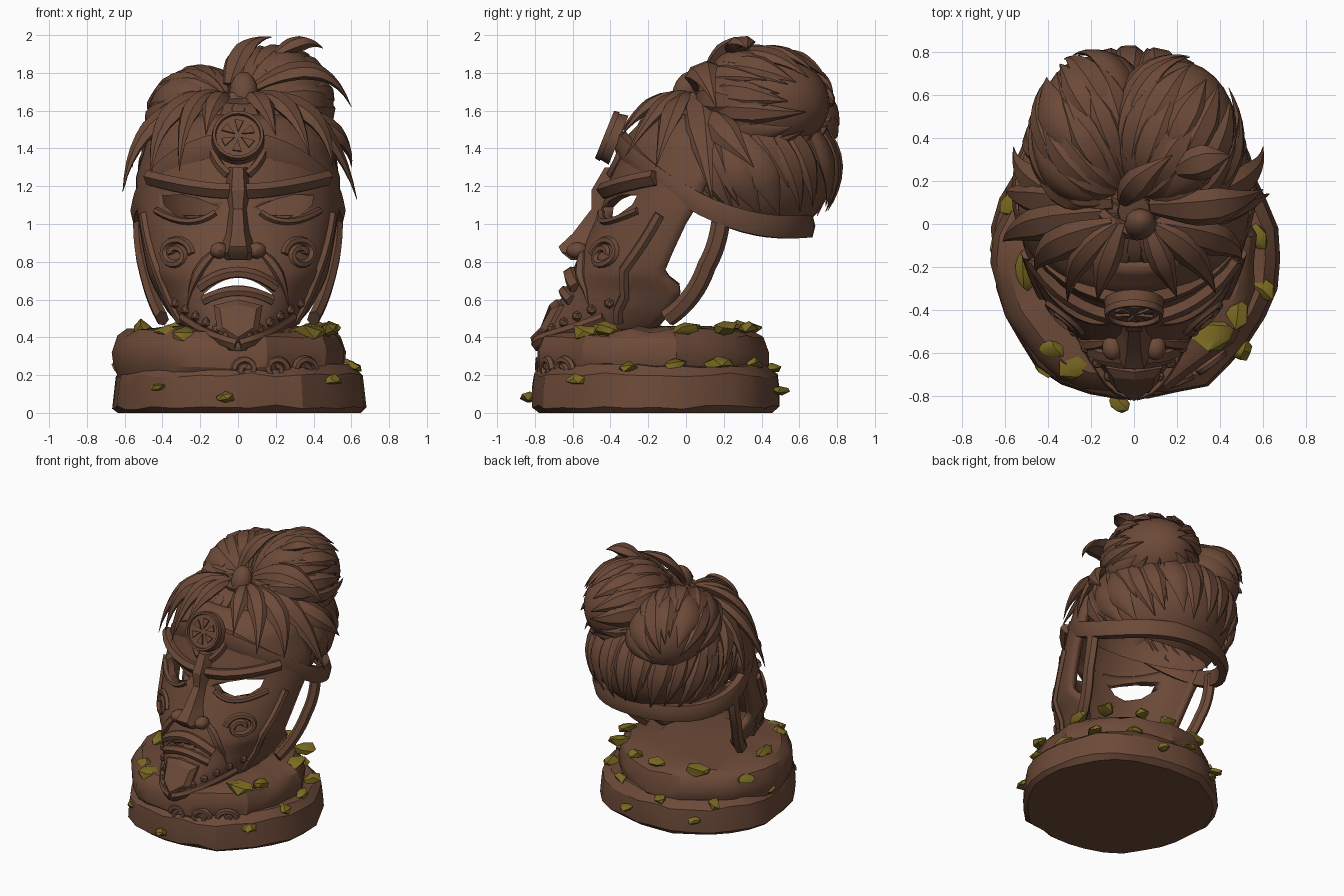
import bpy, bmesh, math, random
from mathutils import Vector as V, Matrix

if "Cube" in bpy.data.objects:
    bpy.data.objects.remove(bpy.data.objects["Cube"])
random.seed(4)

def material(name, col):
    m = bpy.data.materials.new(name)
    m.diffuse_color = (*col, 1)
    m.use_nodes = True
    m.node_tree.nodes["Principled BSDF"].inputs["Base Color"].default_value = m.diffuse_color
    return m
BROWN = material("carved_brown", (0.15, 0.068, 0.040))
MOSS = material("moss_green", (0.20, 0.145, 0.016))

def finish(name, bm, mat=BROWN, angle=35):
    bmesh.ops.recalc_face_normals(bm, faces=bm.faces)
    me = bpy.data.meshes.new(name)
    bm.to_mesh(me); bm.free()
    me.materials.append(mat)
    me.shade_smooth()
    me.set_sharp_from_angle(angle=math.radians(angle))
    ob = bpy.data.objects.new(name, me)
    bpy.context.collection.objects.link(ob)
    return ob

def loft(bm, rings, loop=False):
    """Skin a list of rings; cap the ends unless the rings form a loop."""
    vs = [[bm.verts.new(p) for p in r] for r in rings]
    n = len(vs[0])
    for a, b in zip(vs, vs[1:] + vs[:1] if loop else vs[1:]):
        for i in range(n):
            bm.faces.new((a[i], a[(i+1) % n], b[(i+1) % n], b[i]))
    if not loop:
        bm.faces.new(vs[0]); bm.faces.new(vs[-1])

def sweep(bm, pts, w, h, c, taper=True):
    """Flattened strand along pts, facing away from c, pointed if tapered."""
    rings, n = [], len(pts)
    for i, p in enumerate(pts):
        u = i / (n-1)
        t = (pts[min(i+1, n-1)] - pts[max(i-1, 0)]).normalized()
        s = t.cross(p - c).normalized()
        nn = s.cross(t)
        f = max(0.03, min(1, (1-u)*2) * min(1, 0.45+u*2)) if taper else 1
        rings.append([p + s*math.cos(k*math.pi/3)*w*f + nn*math.sin(k*math.pi/3)*h*f for k in range(6)])
    loft(bm, rings)

def bezier(a, b, c, n=8):
    a, b, c = V(a), V(b), V(c)
    return [a*(1-t)**2 + b*2*t*(1-t) + c*t*t for t in [i/n for i in range(n+1)]]

# ---- stepped rock base
def slab(name, rings, cx, cy, rough):
    bm, n = bmesh.new(), 30
    wob = [1 - rough*random.random() for _ in range(n)]
    loft(bm, [[(cx + rx*math.cos(k*2*math.pi/n)*wob[k], cy + ry*math.sin(k*2*math.pi/n)*wob[k],
                z + (random.uniform(-.012, .012) if z > .01 else 0)) for k in range(n)] for z, rx, ry in rings])
    finish(name, bm, BROWN, 28)
slab("lower_rock", [(0, .66, .65), (.03, .69, .69), (.12, .68, .69), (.20, .67, .68), (.25, .62, .62), (.26, .4, .4)], 0, -.16, .06)
slab("upper_rock", [(.15, .58, .57), (.24, .62, .63), (.33, .63, .63), (.40, .60, .60), (.435, .55, .55), (.45, .35, .35)], -.04, -.18, .06)

# ---- curled carvings on the front of the base
def spiral(bm, f, cx, cz, r, turns, s, w=.022):
    pts = []
    for i in range(25):
        a, rr = turns*2*math.pi*i/24, r*(1 - .75*i/24)
        pts.append(f(cx + s*rr*math.cos(a), cz + rr*math.sin(a)))
    sweep(bm, pts, w, w, V((0, 0, cz)), False)
rock = lambda x, z: V((x, -.18 - .60*math.sqrt(1 - ((x+.04)/.63)**2), z))
bm = bmesh.new()
for x, s in ((.04, -1), (.2, 1), (.35, 1)):
    spiral(bm, rock, x, .23, .06, 1.3, s)
finish("base_curls", bm)

# ---- moss tufts
bm = bmesh.new()
for x, y, z, s in ((-.27, -.66, .40, .09), (-.38, -.58, .43, .06), (.37, -.52, .43, .09), (.49, -.42, .44, .07),
                   (-.50, -.22, .45, .08), (.50, 0, .45, .07), (.58, -.06, .25, .06), (.42, .20, .45, .07),
                   (-.07, -.83, .08, .05), (-.42, -.67, .14, .05), (.50, -.58, .17, .06), (.60, -.3, .24, .06),
                   (.50, .17, .26, .07), (.3, .36, .26, .06), (-.3, .28, .44, .08), (0, .36, .45, .07),
                   (-.1, .45, .24, .06), (-.45, .30, .24, .06), (-.62, -.1, .24, .06), (-.35, .40, .12, .05),
                   (.15, .50, .12, .05), (-.57, .1, .38, .06), (.2, .33, .45, .06)):
    m = Matrix.Translation((x, y, z)) @ Matrix.Rotation(x*9, 4, 'Z') @ Matrix.Diagonal((s*1.15, s*.8, s*.5, 1))
    for v in bmesh.ops.create_icosphere(bm, subdivisions=1, radius=1, matrix=m)['verts']:
        v.co += V([random.uniform(-.2, .2)*s for _ in range(3)])
finish("moss", bm, MOSS, 40)

# ---- mask shell: height, half width, front y, side-edge y
ROWS = [(.33, .05, -.80, -.77), (.38, .18, -.79, -.6), (.45, .30, -.75, -.15), (.55, .385, -.69, -.06), (.65, .44, -.64, -.02),
        (.73, .475, -.61, -.12), (.85, .50, -.56, -.07), (1.0, .525, -.49, 0), (1.1, .54, -.44, .06),
        (1.25, .54, -.40, .12), (1.45, .48, -.33, .08), (1.58, .36, -.2, .08)]
def row(z):
    for a, b in zip(ROWS, ROWS[1:]):
        if z <= b[0]:
            t = (z - a[0]) / (b[0] - a[0])
            return [p + (q-p)*t for p, q in zip(a[1:], b[1:])]
    return ROWS[-1][1:]
def face(x, z, out=0):
    w, yf, ys = row(z)
    return V((x, ys - (ys-yf)*math.sqrt(max(0, 1 - (x/w)**2)) - out, z))

bm, grid = bmesh.new(), []
for j in range(31):
    z = .33 + 1.25*j/30
    w = row(z)[0]
    grid.append([bm.verts.new(face(w*math.sin(math.pi/2*(i-14)/14), z)) for i in range(29)])
for a, b in zip(grid, grid[1:]):
    for i in range(28):
        bm.faces.new((a[i], a[i+1], b[i+1], b[i]))
mask = finish("mask_shell", bm)
if mask.data.polygons[400].normal.y > 0:
    mask.data.flip_normals()
mod = mask.modifiers.new("thickness", 'SOLIDIFY')
mod.thickness, mod.offset = .05, -1

# eye and mouth cutter
def prism(bm, outline, y0, y1):
    loft(bm, [[(x, y, z) for x, z in outline] for y in (y0, y1)])
bm = bmesh.new()
for s in (-1, 1):
    prism(bm, [(s*x, z) for x, z in ((.10, 1.09), (.15, 1.045), (.23, 1.02), (.32, 1.04), (.39, 1.10), (.40, 1.15), (.30, 1.155), (.2, 1.13))], -1, -.1)
arch = [-.18 + .36*i/10 for i in range(11)]
prism(bm, [(x, .715 - 2.6*x*x) for x in arch] + [(x, .675 - 1.6*x*x) for x in arch[::-1]], -1, -.3)
cutter = finish("opening_cutter", bm)
cutter.hide_render = True
cutter.display_type = 'WIRE'
mod = mask.modifiers.new("openings", 'BOOLEAN')
mod.object, mod.operation, mod.solver = cutter, 'DIFFERENCE', 'EXACT'

# ---- carved face details
IN = V((0, 0, .9))
def ridge(bm, pts, w, h, taper=False, out=0):
    sweep(bm, [face(x, z, out) for x, z in pts], w, h, IN, taper)
def line(a, b, c, n=8):
    return [(p.x, p.z) for p in bezier((a[0], 0, a[1]), (b[0], 0, b[1]), (c[0], 0, c[1]), n)]
bm = bmesh.new()
ridge(bm, [(x*1.1, .745 - 2.4*x*x) for x in arch], .03, .05)
ridge(bm, [(x, .645 - 1.5*x*x) for x in arch], .028, .035)
for s in (-1, 1):
    ridge(bm, line((s*.04, 1.17), (s*.2, 1.17), (s*.46, 1.24)), .04, .06)
    ridge(bm, line((s*.12, 1.06), (s*.25, .96), (s*.43, 1.07)), .02, .025)
    ridge(bm, line((s*.11, .86), (s*.24, .76), (s*.27, .55)), .03, .035, True)
    ridge(bm, line((s*.5, 1.05), (s*.46, .75), (s*.30, .48)), .03, .025)
    ridge(bm, line((s*.29, .5), (s*.15, .4), (s*.01, .36)), .035, .025)
    ridge(bm, line((s*.05, 1.26), (s*.13, 1.32), (s*.15, 1.45)), .025, .03)
    spiral(bm, face, s*.33, .84, .085, 1.5, -s)
    for k in range(6):
        t = k/5
        p = face(s*(.06+.27*t), .41+.17*t)
        bmesh.ops.create_icosphere(bm, subdivisions=1, radius=.03, matrix=Matrix.Translation(p))
finish("face_carvings", bm)

bm = bmesh.new()
loft(bm, [[(x, y, z) for x, y in ((-w, b), (-w*.45, f), (w*.45, f), (w, b))] for z, w, f, b in
          ((1.30, .06, -.43, -.36), (1.18, .075, -.50, -.39), (1.08, .055, -.50, -.42), (.95, .075, -.60, -.47),
           (.88, .10, -.675, -.5), (.85, .12, -.66, -.52), (.81, .09, -.61, -.53))])
for s in (-1, 1):
    m = Matrix.Translation((s*.1, -.575, .86)) @ Matrix.Diagonal((.05, .06, .045, 1))
    bmesh.ops.create_icosphere(bm, subdivisions=2, radius=1, matrix=m)
finish("nose", bm, BROWN, 25)

bm = bmesh.new()
loft(bm, [[face(x*f, .49 + (z-.49)*f, o) for x, z in ((-.13, .57), (0, .60), (.13, .57), (.11, .44), (0, .37), (-.11, .44))]
          for f, o in ((1, -.02), (1, .025), (.75, .045))])
finish("chin_plate", bm, BROWN, 20)

# ---- side straps
bm = bmesh.new()
for s in (-1, 1):
    pts = bezier((s*.40, -.10, .50), (s*.46, .05, .60), (s*.5, .11, .78)) + bezier((s*.5, .11, .78), (s*.53, .18, .9), (s*.52, .19, 1.08))[1:]
    sweep(bm, pts, .05, .035, V((0, .1, .8)), False)
finish("side_straps", bm)

# ---- headband
def band_z(c): return 1.14 + .22*c + .07*(2*c*c - 1)
bm, rings = bmesh.new(), []
for i in range(40):
    a = i*math.pi/20
    d, c = V((math.sin(a), -math.cos(a), 0)), math.cos(a)
    rings.append([(d.x*(.535+o), .15 + d.y*(.5+o), band_z(c)+h) for o, h in ((-.03, -.06), (.02, -.06), (.035, 0), (.02, .06), (-.03, .06))])
loft(bm, rings, True)
finish("headband", bm)

# ---- round medallion with petals
bm = bmesh.new()
M = Matrix.Translation((0, -.385, 1.455)) @ Matrix.Rotation(math.radians(68), 4, 'X')
bmesh.ops.create_cone(bm, cap_ends=True, segments=24, radius1=.14, radius2=.13, depth=.06, matrix=M)
loft(bm, [[M @ V((r*math.cos(i*math.pi/12), r*math.sin(i*math.pi/12), z)) for r, z in ((.115, .02), (.14, .02), (.135, .05), (.12, .05))]
          for i in range(24)], True)
for k in range(6):
    R = M @ Matrix.Rotation(k*math.pi/3 + .5, 4, 'Z')
    loft(bm, [[R @ V((x, y, z)) for x, y in ((.02, 0), (.085, -.028), (.09, .02))] for z in (.02, .042)])
finish("medallion", bm)

# ---- hair: strands laid over ellipsoid masses, all combed back from the tie
TIE = V((0, .05, 1.68))
def strands(bm, c, rad, n, layers, w, limit=None):
    c = V(c)
    pole = V([(TIE-c)[i]/rad[i] for i in range(3)]).normalized()
    e1 = pole.orthogonal().normalized()
    e2 = pole.cross(e1)
    for L, (t0, t1, lift) in enumerate(layers):
        for k in range(n):
            phi = (k + .5*L + random.uniform(-.2, .2))*2*math.pi/n
            end, pts = t1 + random.uniform(-.2, .2), []
            for i in range(11):
                th = t0 + (end-t0)*i/10
                d = pole*math.cos(th) + (e1*math.cos(phi) + e2*math.sin(phi))*math.sin(th)
                g = 1 + lift + .05*(i/10)**3
                p = c + V((d.x*rad[0], d.y*rad[1], d.z*rad[2]))*g
                if limit and p.z < band_z(max(-1, min(1, (.15-p.y)/.5))) + .03:
                    break
                pts.append(p)
            if len(pts) > 3:
                sweep(bm, pts, w*random.uniform(.8, 1.2), .035, c)

def mass(bm, c, rad):
    m = Matrix.Translation(c) @ Matrix.Diagonal((*rad, 1))
    bmesh.ops.create_uvsphere(bm, u_segments=28, v_segments=18, radius=1, matrix=m)

HEAD = ((0, .25, 1.28), (.48, .53, .41))
bm = bmesh.new()
mass(bm, *HEAD)
bmesh.ops.bisect_plane(bm, geom=bm.verts[:]+bm.edges[:]+bm.faces[:], plane_co=(0, .15, 1.10), plane_no=(0, .44, 1), clear_inner=True)
finish("hair_cap", bm)
bm = bmesh.new()
strands(bm, *HEAD, 24, ((.15, 2.2, .01), (.7, 1.9, .03), (1.2, 2.4, .04)), .075, True)
finish("head_strands", bm)

for name, c, rad in (("right_hair_lobe", (.20, .42, 1.64), (.28, .34, .27)), ("left_hair_lobe", (-.20, .42, 1.53), (.26, .36, .27))):
    bm = bmesh.new()
    mass(bm, c, rad)
    strands(bm, c, rad, 14, ((.1, 2.3, .01), (.6, 2.0, .04), (1.2, 2.6, .03)), .075)
    finish(name, bm)

# loose locks over the brow, temples and crown
bm = bmesh.new()
for a, b, c, w in (((.08, .08, 1.72), (.45, .05, 1.95), (.60, .16, 1.62), .09), ((-.05, .1, 1.74), (.0, .2, 1.98), (.18, .32, 1.99), .07),
                   ((.2, .25, 1.9), (.35, .3, 2.0), (.45, .32, 1.93), .08), ((-.08, 0, 1.68), (-.3, -.15, 1.72), (-.31, -.36, 1.28), .06),
                   ((-.1, 0, 1.68), (-.45, -.1, 1.68), (-.46, -.22, 1.25), .08), ((-.15, .05, 1.66), (-.55, 0, 1.6), (-.61, -.08, 1.17), .08),
                   ((-.1, .1, 1.68), (-.55, .1, 1.6), (-.6, .16, 1.2), .09), ((.08, 0, 1.68), (.3, -.12, 1.7), (.38, -.32, 1.36), .07),
                   ((.1, 0, 1.68), (.48, -.08, 1.65), (.5, -.16, 1.3), .08), ((.1, .05, 1.68), (.5, .05, 1.62), (.63, .14, 1.13), .09),
                   ((-.06, 0, 1.68), (-.15, -.2, 1.68), (-.17, -.36, 1.47), .06), ((.06, 0, 1.68), (.14, -.2, 1.68), (.2, -.34, 1.47), .06),
                   ((.3, .1, 1.6), (.6, .2, 1.5), (.6, .36, 1.3), .08), ((-.3, .1, 1.6), (-.56, .2, 1.5), (-.56, .36, 1.3), .08)):
    sweep(bm, bezier(a, b, c, 10), w, .04, V((0, .25, 1.3)))
finish("loose_locks", bm)

# ---- hair tie
bm = bmesh.new()
m = Matrix.Translation((.03, 0, 1.70)) @ Matrix.Rotation(-.3, 4, 'X') @ Matrix.Diagonal((.075, .07, .11, 1))
bmesh.ops.create_uvsphere(bm, u_segments=12, v_segments=8, radius=1, matrix=m)
sweep(bm, bezier((-.16, .06, 1.64), (.02, -.14, 1.68), (.18, .06, 1.66)), .04, .035, V((0, .2, 1.5)), False)
finish("hair_tie", bm)
